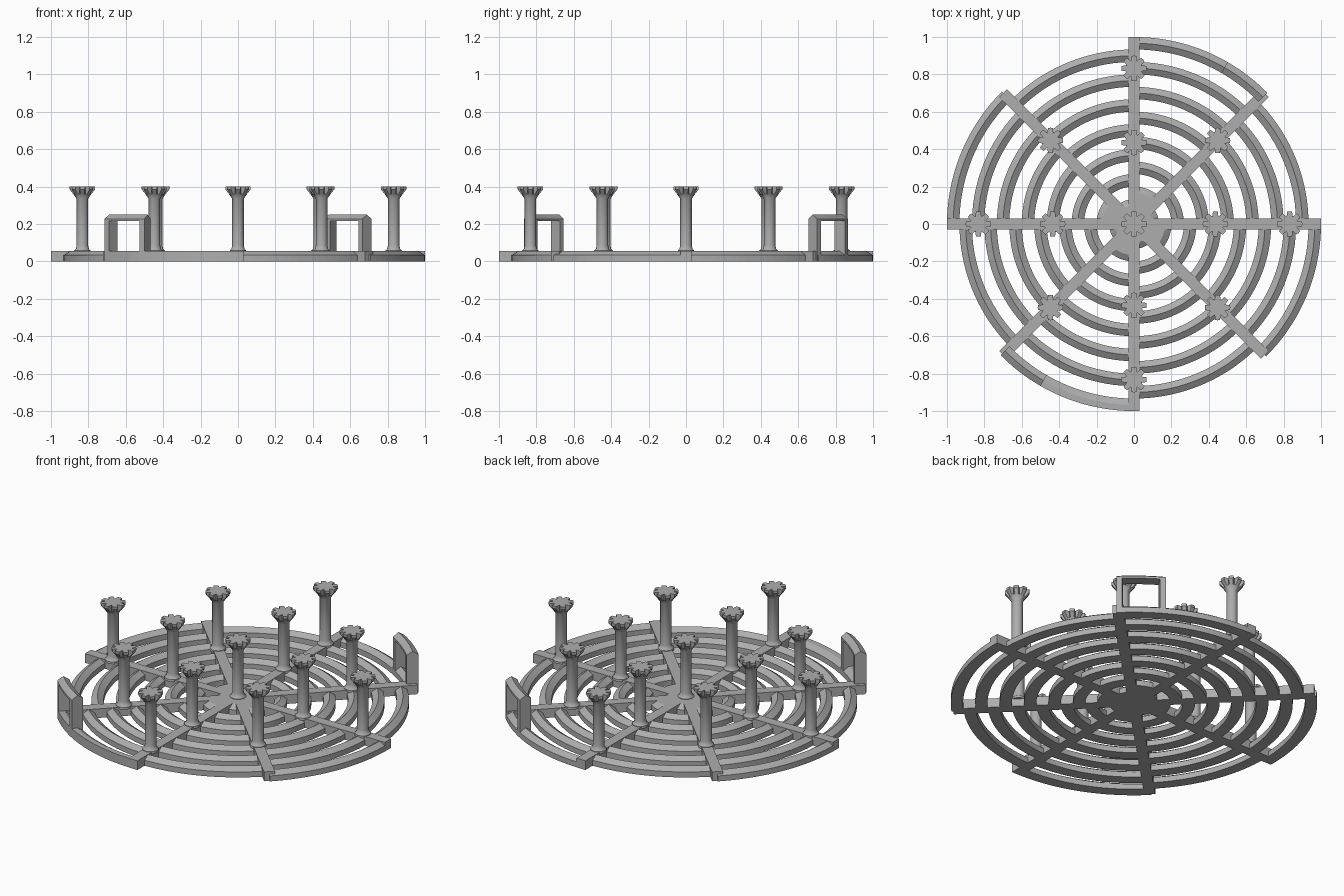
import bpy
import bmesh
from math import cos, sin, pi, radians, ceil

cube = bpy.data.objects.get("Cube")
if cube:
    bpy.data.objects.remove(cube)

GREY = (0.42, 0.42, 0.42)
mat = bpy.data.materials.new("plain grey")
mat.use_nodes = True
mat.diffuse_color = (*GREY, 1)
mat.node_tree.nodes["Principled BSDF"].inputs["Base Color"].default_value = (*GREY, 1)

TOP = 0.055       # height of the grid
PITCH = 2 / 15    # spacing of the rings
BAR = PITCH / 2   # width of one ring


def finish(name, bm, smooth=False):
    bmesh.ops.recalc_face_normals(bm, faces=bm.faces)
    mesh = bpy.data.meshes.new(name)
    bm.to_mesh(mesh)
    bm.free()
    mesh.materials.append(mat)
    obj = bpy.data.objects.new(name, mesh)
    bpy.context.collection.objects.link(obj)
    if smooth:
        bpy.ops.object.select_all(action="DESELECT")
        obj.select_set(True)
        bpy.context.view_layer.objects.active = obj
        bpy.ops.object.shade_smooth_by_angle(angle=radians(35))
    return obj


def sweep(bm, profile, start, end, step=2.5):
    """Sweep a closed (radius, height) profile along an arc, in degrees."""
    count = max(1, ceil((end - start) / step))
    loops = []
    for i in range(count + 1):
        a = radians(start + (end - start) * i / count)
        loops.append([bm.verts.new((r * cos(a), r * sin(a), z)) for r, z in profile])
    for one, two in zip(loops, loops[1:]):
        for k in range(len(profile)):
            n = (k + 1) % len(profile)
            bm.faces.new((one[k], one[n], two[n], two[k]))
    bm.faces.new(loops[0])
    bm.faces.new(loops[-1])


def ridge(outer, bottom, top, inner=None):
    """Bar section with upright walls and a ridged top."""
    inner = outer - BAR if inner is None else inner
    eave = top - 0.022
    return [(inner, bottom), (outer, bottom), (outer, eave),
            (outer - BAR / 2, top), (inner, eave)]


# Ring segments, staggered by half a pitch in every other sector
bm = bmesh.new()
for sector in range(8):
    start = sector * 45
    edge = 1 if sector % 2 else 1 - BAR
    for k in range(6):
        section = ridge(edge - k * PITCH, 0, TOP)
        if sector == 5 and k == 0:
            section[3:4] = [(1, TOP), (1 - BAR / 2, TOP)]
        sweep(bm, section, start, start + 45)
finish("ring_segments", bm)

# Stepped hub in the middle
bm = bmesh.new()
for sector in range(8):
    r = PITCH * 1.5 if sector % 2 else PITCH
    section = [(0.002, 0), (r, 0), (r, TOP - 0.022), (r - BAR / 2, TOP), (0.002, TOP)]
    sweep(bm, section, sector * 45, sector * 45 + 45, 5)
finish("hub", bm)

# Straight spokes, as four full-length bars
for i in range(4):
    bm = bmesh.new()
    bmesh.ops.create_cube(bm, size=1)
    for v in bm.verts:
        v.co.x *= 2 if i % 2 == 0 else 1.98
        v.co.y *= 0.06
        v.co.z = (v.co.z + 0.5) * TOP
    spoke = finish("spoke_bar_%d" % (i + 1), bm)
    spoke.rotation_euler.z = i * pi / 4

# Two arched handles standing on the rim
for name, start in (("back_handle", 44.5), ("front_handle", 224.5)):
    bm = bmesh.new()
    sweep(bm, ridge(1, 0.215, 0.25), start, start + 15.5)
    for leg in (start, start + 13.7):
        sweep(bm, ridge(1, 0, 0.25), leg, leg + 1.8)
    finish(name, bm)


def post(name, x, y):
    """Round post with a filleted foot and a notched, flared head."""
    bm = bmesh.new()
    sides = 32
    profile = [(0.045, TOP - 0.01), (0.044, TOP + 0.003), (0.036, 0.065), (0.031, 0.085),
               (0.031, 0.335), (0.048, 0.36), (0.068, 0.385), (0.068, 0.4)]
    loops = []
    for r, z in profile:
        loop = []
        for i in range(sides):
            a = 2 * pi * (i + 0.5 * 4) / sides
            rad = min(r, 0.042) if i % 4 == 0 and z > 0.34 else r
            loop.append(bm.verts.new((rad * cos(a), rad * sin(a), z)))
        loops.append(loop)
    for low, high in zip(loops, loops[1:]):
        for i in range(sides):
            n = (i + 1) % sides
            bm.faces.new((low[i], low[n], high[n], high[i]))
    bm.faces.new(loops[0])
    centre = bm.verts.new((0, 0, 0.4))
    for i in range(sides):
        bm.faces.new((loops[-1][i], loops[-1][(i + 1) % sides], centre))
    finish(name, bm, smooth=True).location = (x, y, 0)


# Posts: one in the centre, two on each straight spoke, one on each diagonal
post("centre_post", 0, 0)
for i in range(8):
    a = i * pi / 4
    for r in ((0.435, 0.832) if i % 2 == 0 else (0.632,)):
        post("spoke_post", r * cos(a), r * sin(a))
